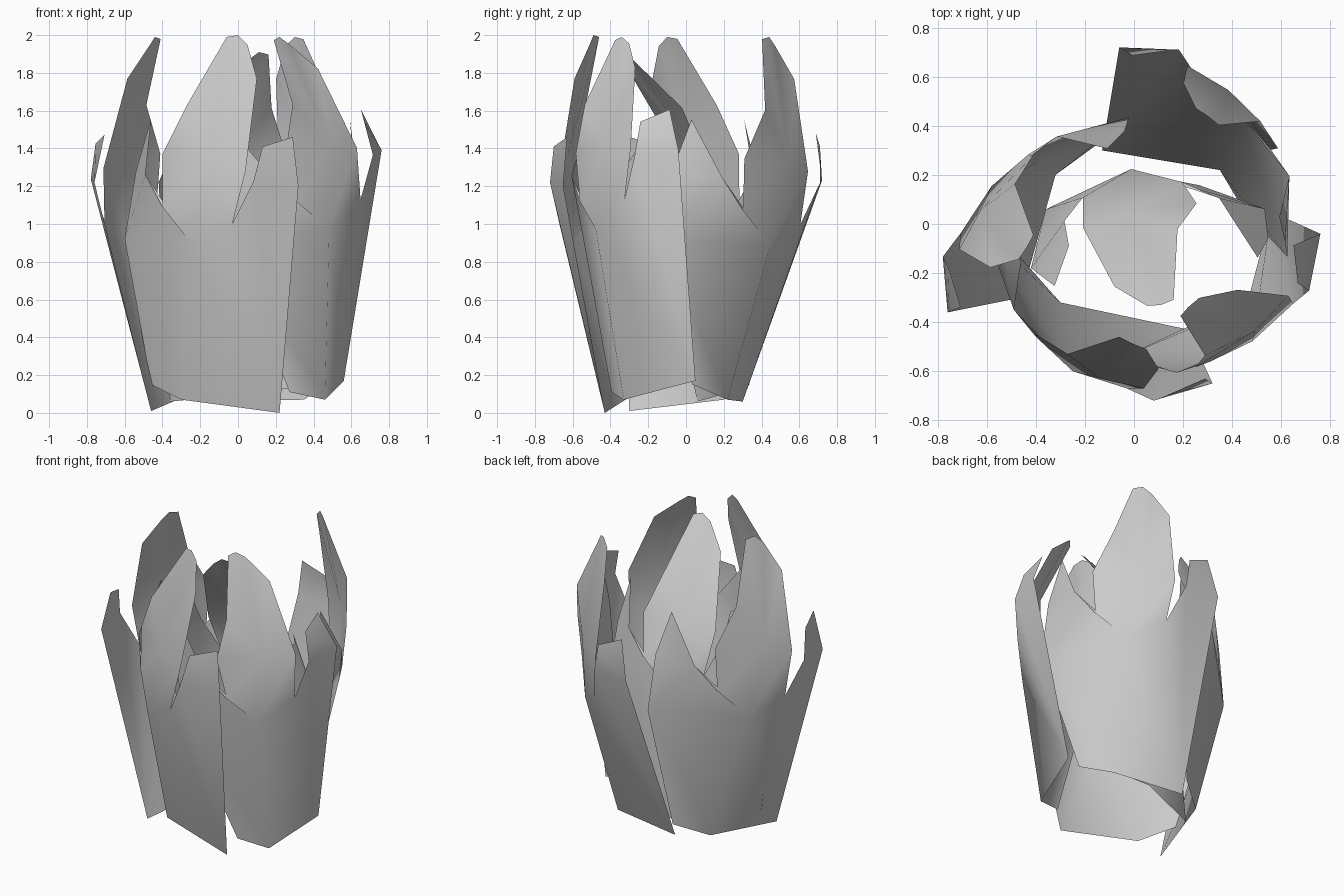
import bpy
import math
from mathutils import Matrix, Vector

if "Cube" in bpy.data.objects:
    bpy.data.objects.remove(bpy.data.objects["Cube"])

# Outline of one torn leaf: short flap, tall curled tip, side spike, lower edge
OUTLINE = [
    (.22, -.43, .0), (.32, -.65, 1.2), (.29, -.63, 1.46), (.13, -.70, 1.41),
    (.08, -.72, 1.22), (-.03, -.67, 1.0), (.04, -.67, 1.28), (.10, -.59, 1.77),
    (.05, -.51, 1.95), (0, -.49, 2.0), (-.06, -.46, 1.99), (-.27, -.53, 1.63),
    (-.40, -.45, 1.37), (-.40, -.46, 1.09), (-.49, -.35, 1.26), (-.46, -.15, 1.56),
    (-.54, -.07, 1.28), (-.60, -.04, .92), (-.46, -.14, .15), (-.30, -.32, .07),
]
INNER = [(-.25, -.60, .90), (-.14, -.63, 1.35)]   # fold of the belly, bulge of the tip
POINTS = [Vector(p) for p in OUTLINE + INNER]
FLAP, SPIKE_HEM, HEM = 1, 18, 19

FACES = [
    (0, 1, 4, 5), (1, 2, 3, 4),                                # short flap
    (0, 5, 20, 19), (19, 20, 17, 18),                          # lower wall
    (20, 5, 6, 21), (21, 6, 7), (21, 7, 8), (21, 8, 9),
    (21, 9, 10), (21, 10, 11), (21, 11, 12), (21, 12, 13, 20),  # tall tip
    (20, 13, 14), (20, 14, 17), (14, 15, 16, 17),              # side spike
]


def frame(corner, tip, side):
    """Frame spanned by a lower corner, the tall tip and the far side edge."""
    p = Vector(corner)
    a, b = Vector(tip) - p, Vector(side) - p
    b = b - a * (b.dot(a) / a.dot(a))
    m = Matrix((a, b, a.cross(b).normalized())).transposed().to_4x4()
    m.translation = p
    return m


BASE = frame(POINTS[0], POINTS[9], POINTS[17]).inverted()
LOCAL = [BASE @ p for p in POINTS]


def flare(q):
    """How far a point follows the flap: most at mid height on the flap side."""
    return max(0, q.x * (1 - q.x)) * max(0, .3 - q.y)


def leaf(name, corner, tip, side, flap, hem):
    """Copy of the leaf with its flap swung and its hem shifted to given points."""
    m = frame(corner, tip, side)
    pts = [m @ p for p in LOCAL]
    swing = Vector(flap) - pts[FLAP]
    shift = Vector(hem) - pts[HEM]
    for p, q in zip(pts, LOCAL):
        p += swing * (flare(q) / flare(LOCAL[FLAP]))
    pts[HEM] = Vector(hem)
    pts[SPIKE_HEM] += shift
    mesh = bpy.data.meshes.new(name)
    mesh.from_pydata(pts, [], FACES)
    mesh.update()
    obj = bpy.data.objects.new(name, mesh)
    bpy.context.collection.objects.link(obj)
    bpy.ops.object.select_all(action='DESELECT')
    obj.select_set(True)
    bpy.context.view_layer.objects.active = obj
    bpy.ops.object.shade_smooth_by_angle(angle=math.radians(80))


# Four leaves round the outside and one leaning inside
leaf("front_leaf", POINTS[0], POINTS[9], POINTS[17], POINTS[FLAP], POINTS[HEM])
leaf("left_leaf", (-.46, -.30, .01), (-.44, -.10, 1.99), (-.02, .44, .97),
     (-.76, -.36, 1.22), (-.32, .20, .07))
leaf("back_leaf", (-.13, .30, .06), (.30, .44, 1.99), (.63, -.13, .95),
     (-.06, .72, 1.23), (.35, .22, .07))
leaf("right_leaf", (.56, .05, .17), (.22, -.34, 1.99), (-.04, -.54, .90),
     (.76, -.04, 1.39), (.46, -.33, .07))
leaf("inner_leaf", (-.36, .06, .06), (.11, -.33, 1.91), (.56, .04, .95),
     (-.42, -.18, 1.22), (.05, .20, .10))
